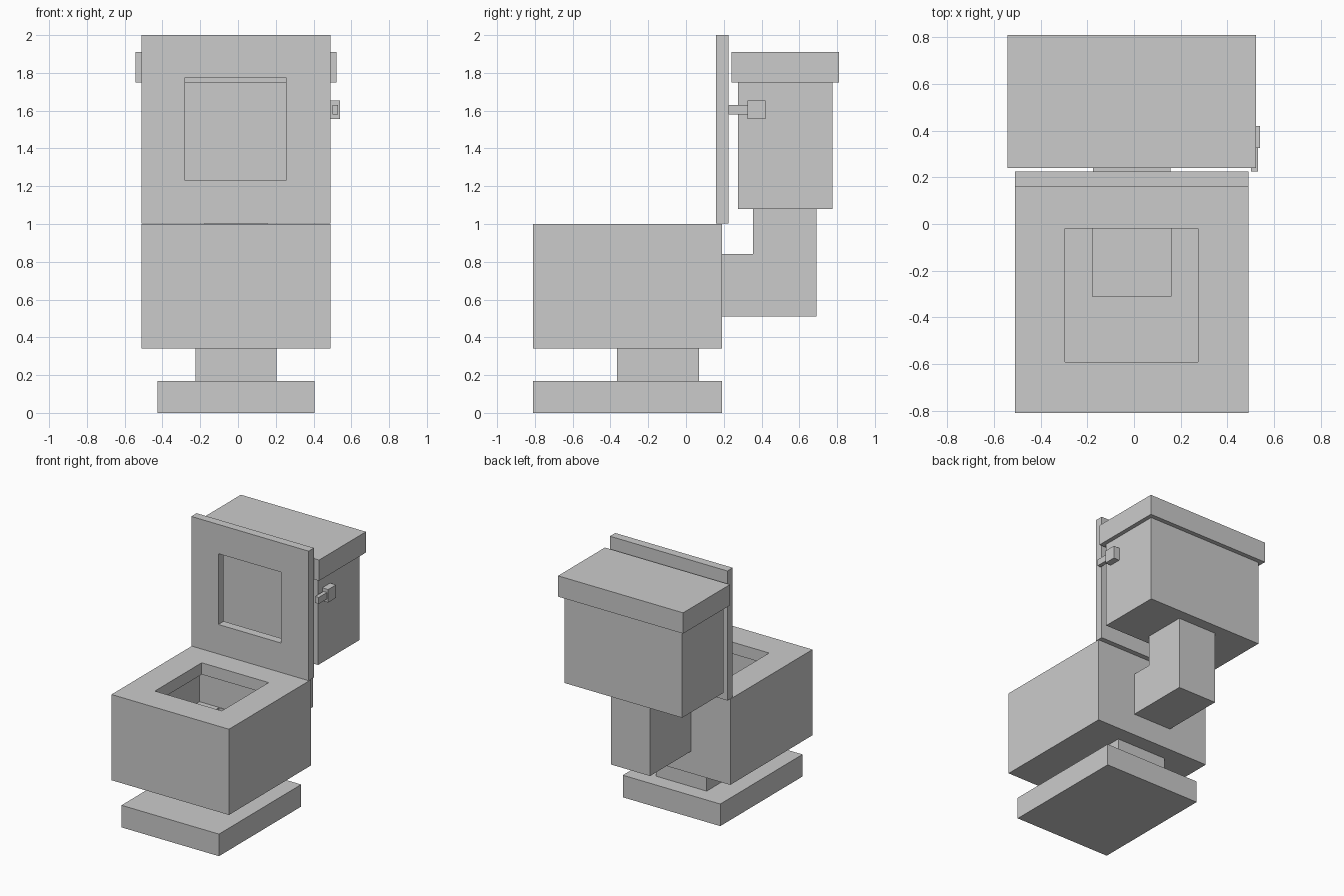
import bpy, bmesh

if "Cube" in bpy.data.objects:
    bpy.data.objects.remove(bpy.data.objects["Cube"])

CX = -0.01  # the body is symmetric about this x; only the handle breaks it


def add_mesh(name, bm):
    bmesh.ops.recalc_face_normals(bm, faces=bm.faces)
    mesh = bpy.data.meshes.new(name)
    bm.to_mesh(mesh)
    bm.free()
    ob = bpy.data.objects.new(name, mesh)
    bpy.context.collection.objects.link(ob)
    return ob


def box(name, x, y, z):
    """Box from (min, max) pairs on each axis."""
    bm = bmesh.new()
    bmesh.ops.create_cube(bm, size=1)
    for v in bm.verts:
        v.co = [r[0] if c < 0 else r[1] for c, r in zip(v.co, (x, y, z))]
    return add_mesh(name, bm)


def mid(width):
    return (CX - width / 2, CX + width / 2)


def side_profile(name, points, width):
    """Extrude a (y, z) outline across x."""
    x0, x1 = mid(width)
    bm = bmesh.new()
    face = bm.faces.new([bm.verts.new((x0, y, z)) for y, z in points])
    new = bmesh.ops.extrude_face_region(bm, geom=[face])["geom"]
    bmesh.ops.translate(bm, vec=(x1 - x0, 0, 0),
                        verts=[g for g in new if isinstance(g, bmesh.types.BMVert)])
    return add_mesh(name, bm)


def cut(target, cutters):
    for c in cutters:
        c.hide_render = True
        c.hide_set(True)
        mod = target.modifiers.new("cut", 'BOOLEAN')
        mod.operation = 'DIFFERENCE'
        mod.solver = 'EXACT'
        mod.object = c
        bpy.context.view_layer.objects.active = target
        bpy.ops.object.modifier_apply(modifier=mod.name)


# Foot and pedestal
box("base", mid(0.83), (-0.81, 0.19), (0, 0.17))
pedestal = box("pedestal", mid(0.43), (-0.365, 0.07), (0.17, 0.34))

# Bowl with narrower rim opening, wider basin and a drain into the pedestal
bowl = box("bowl", mid(1.0), (-0.81, 0.19), (0.34, 1.0))
rim_cut = box("rim_cutter", mid(0.57), (-0.59, -0.02), (0.85, 1.1))
basin_cut = box("basin_cutter", mid(0.67), (-0.645, 0.025), (0.67, 0.91))
drain_cut = box("drain_cutter", mid(0.335), (-0.31, 0.02), (0.1, 0.75))
cut(bowl, [rim_cut, basin_cut, drain_cut])
cut(pedestal, [drain_cut])

# Raised seat with a square opening
seat = box("seat", mid(1.0), (0.16, 0.225), (1.003, 2.0))
seat_cut = box("seat_cutter", (-0.28, 0.255), (0.1, 0.3), (1.23, 1.775))
cut(seat, [seat_cut])

# Elbow pipe from bowl to tank
side_profile("pipe", [(0.19, 0.51), (0.69, 0.51), (0.69, 1.08),
                      (0.355, 1.08), (0.355, 0.84), (0.19, 0.84)], 0.333)

# Tank and its lid
box("tank", mid(1.0), (0.275, 0.775), (1.08, 1.75))
box("tank_lid", mid(1.065), (0.24, 0.81), (1.75, 1.91))

# Flush handle
box("handle_mount", (0.49, 0.54), (0.325, 0.42), (1.555, 1.655))
box("handle_lever", (0.50, 0.53), (0.225, 0.325), (1.58, 1.63))

# Cutters are finished with
for c in (rim_cut, basin_cut, drain_cut, seat_cut):
    bpy.data.objects.remove(c)
